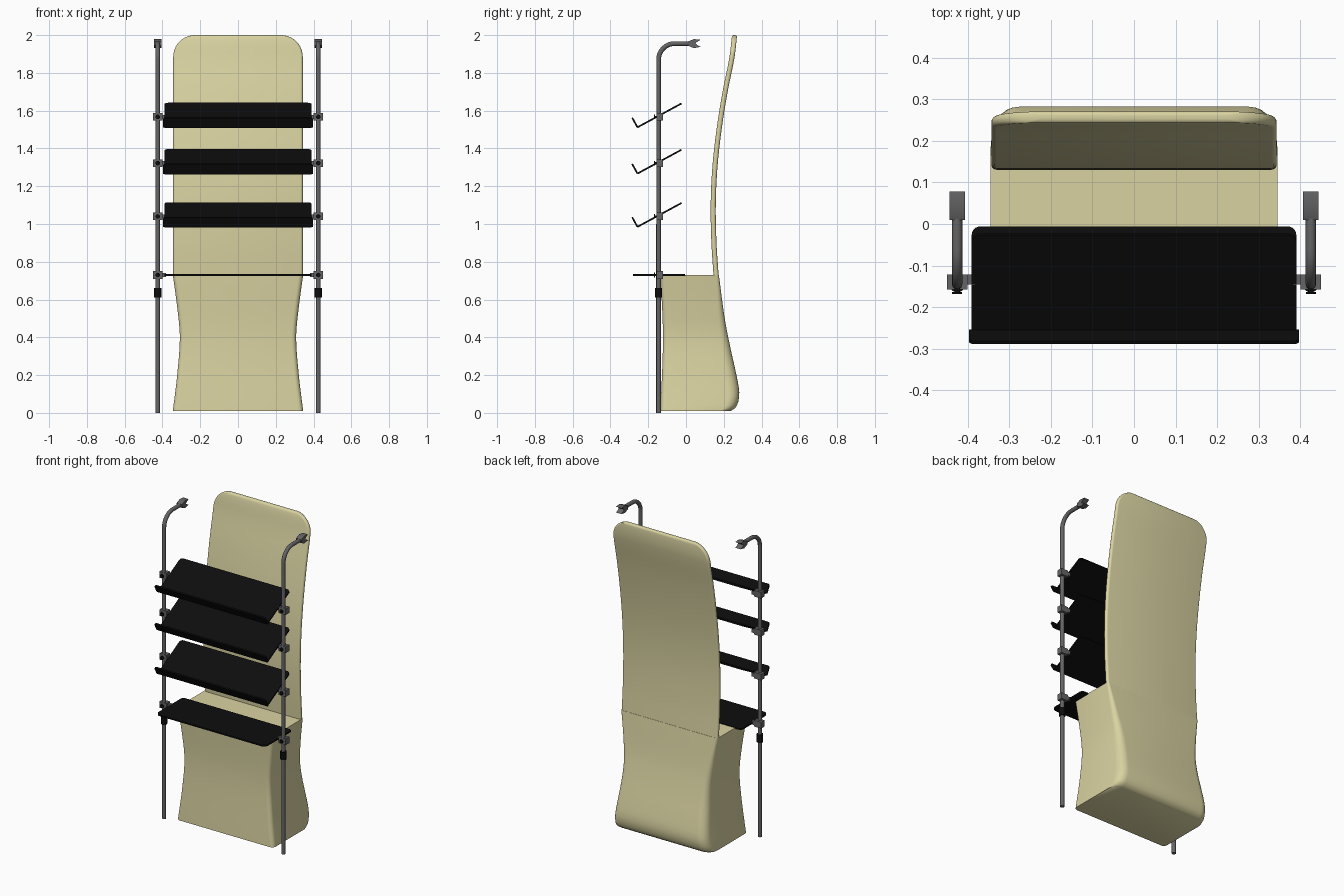
import bpy, bmesh, math
from mathutils import Matrix, Vector

cube = bpy.data.objects.get("Cube")
if cube:
    bpy.data.objects.remove(cube, do_unlink=True)


def material(name, rgb):
    m = bpy.data.materials.new(name)
    m.use_nodes = True
    m.diffuse_color = (*rgb, 1)
    m.node_tree.nodes["Principled BSDF"].inputs["Base Color"].default_value = (*rgb, 1)
    return m


CREAM = material("cream", (0.70, 0.65, 0.36))
STEEL = material("grey steel", (0.13, 0.13, 0.135))
BLACK = material("black", (0.004, 0.004, 0.004))


def finish(bm, name, mat, angle=35):
    bmesh.ops.recalc_face_normals(bm, faces=bm.faces)
    me = bpy.data.meshes.new(name)
    bm.to_mesh(me)
    bm.free()
    me.materials.append(mat)
    ob = bpy.data.objects.new(name, me)
    bpy.context.collection.objects.link(ob)
    smooth(ob, angle)
    return ob


def smooth(ob, angle=35):
    bpy.ops.object.select_all(action='DESELECT')
    ob.select_set(True)
    bpy.context.view_layer.objects.active = ob
    bpy.ops.object.shade_smooth_by_angle(angle=math.radians(angle))


def spline(points, t):
    """Smooth curve through (t, value) points."""
    n = len(points)

    def slope(i):
        a, b = points[max(i - 1, 0)], points[min(i + 1, n - 1)]
        return (b[1] - a[1]) / (b[0] - a[0])
    i = 0
    while i < n - 2 and t > points[i + 1][0]:
        i += 1
    (t0, v0), (t1, v1) = points[i], points[i + 1]
    h = t1 - t0
    s = min(max((t - t0) / h, 0), 1)
    return ((2*s**3 - 3*s*s + 1) * v0 + (s**3 - 2*s*s + s) * h * slope(i)
            + (3*s*s - 2*s**3) * v1 + (s**3 - s*s) * h * slope(i + 1))


def rounded(x, y0, y1, r0, r1, seg=6):
    """Rounded rectangle, radius r0 on the y0 side and r1 on the y1 side."""
    pts = []
    for cx, cy, r, start in ((x - r0, y0 + r0, r0, -90), (x - r1, y1 - r1, r1, 0),
                             (r1 - x, y1 - r1, r1, 90), (r0 - x, y0 + r0, r0, 180)):
        for k in range(seg + 1):
            a = math.radians(start + 90 * k / seg)
            pts.append((cx + r * math.cos(a), cy + r * math.sin(a)))
    return pts


def loft(name, rings, mat):
    bm = bmesh.new()
    loops = [[bm.verts.new((x, y, z)) for x, y in pts] for z, pts in rings]
    for a, b in zip(loops, loops[1:]):
        for i in range(len(a)):
            j = (i + 1) % len(a)
            bm.faces.new((a[i], a[j], b[j], b[i]))
    bm.faces.new(loops[0])
    bm.faces.new(loops[-1])
    return finish(bm, name, mat, 50)


def prism(name, pts, depth, matrix, mat):
    """Flat outline extruded along its own z, then placed."""
    bm = bmesh.new()
    face = bm.faces.new([bm.verts.new((x, y, -depth / 2)) for x, y in pts])
    ext = bmesh.ops.extrude_face_region(bm, geom=[face])
    bmesh.ops.translate(bm, vec=(0, 0, depth),
                        verts=[v for v in ext["geom"] if isinstance(v, bmesh.types.BMVert)])
    bm.transform(matrix)
    return finish(bm, name, mat)


def box(name, centre, size, mat):
    bm = bmesh.new()
    bmesh.ops.create_cube(bm, size=1, matrix=Matrix.Translation(centre) @ Matrix.Diagonal((*size, 1)))
    return finish(bm, name, mat)


def cylinder(name, centre, radius, depth, axis, mat):
    bm = bmesh.new()
    turn = Matrix.Rotation(math.pi / 2, 4, 'X') if axis == 'Y' else Matrix.Identity(4)
    bmesh.ops.create_cone(bm, cap_ends=True, segments=20, radius1=radius, radius2=radius,
                          depth=depth, matrix=Matrix.Translation(centre) @ turn)
    return finish(bm, name, mat)


# Base: waisted block with a bulging heel
SEAM = 0.73
width = [(0.01, 0.345), (0.2, 0.322), (0.4, 0.308), (0.56, 0.322), (SEAM, 0.345)]
front = [(0.01, -0.135), (0.4, -0.122), (SEAM, -0.135)]
back = [(0.01, 0.235), (0.025, 0.26), (0.06, 0.277), (0.11, 0.282), (0.2, 0.267),
        (0.35, 0.234), (0.5, 0.205), (SEAM, 0.174)]
levels = [0.01, 0.016, 0.025, 0.04, 0.06, 0.085] + [0.11 + (SEAM - 0.11) * k / 20 for k in range(21)]
loft("base", [(z, rounded(spline(width, z), spline(front, z), spline(back, z), 0.025,
                          spline([(0.01, 0.06), (0.3, 0.05), (SEAM, 0.014)], z)))
              for z in levels], CREAM)

# Back panel: thin curved board with rounded top corners
bend = [(SEAM, 0.159), (0.9, 0.148), (1.1, 0.144), (1.3, 0.153), (1.5, 0.175),
        (1.7, 0.207), (1.88, 0.243), (2.0, 0.257)]
R = 0.115
levels = [SEAM + (2 - R - SEAM) * k / 24 for k in range(25)]
levels += [2 - R + R * math.sin(math.radians(a)) for a in range(9, 91, 9)]
rings = []
for z in levels:
    up = max(0, (z - 2 + R) / R)
    w = 0.343 - R + R * math.sqrt(max(0, 1 - up * up))
    t = 0.0135 * min(1, 0.35 + math.sqrt(max(0, (2 - z) / 0.012)))
    y = spline(bend, z)
    rings.append((z, rounded(w, y - t, y + t, t * 0.95, t * 0.95, 4)))
loft("back_panel", rings, CREAM)

# Shelves: three tilted trays with a front lip, and one flat shelf
POLE_X, POLE_Y = 0.425, -0.145
TRAYS = (1.04, 1.322, 1.567)


def slab(name, start, end, half, r0, r1):
    a, b = Vector((0, *start)), Vector((0, *end))
    d = b - a
    m = Matrix.Translation(a) @ Matrix.Rotation(math.atan2(d.z, d.y), 4, 'X')
    prism(name, rounded(half, 0, d.length, r0, r1), 0.009, m, BLACK)


for i, z in enumerate(TRAYS):
    slab(f"tray_{i + 1}", (-0.257, z - 0.055), (-0.024, z + 0.071), 0.39, 0.004, 0.02)
    slab(f"tray_lip_{i + 1}", (-0.257, z - 0.055), (-0.285, z - 0.004), 0.397, 0.004, 0.015)
slab("flat_shelf", (-0.28, SEAM), (-0.006, SEAM), 0.39, 0.03, 0.02)

# Side poles with bent tops, claws, collars and shelf clamps
claw = [(0.01, 1.966), (0.042, 1.979), (0.078, 1.975), (0.06, 1.965), (0.05, 1.956),
        (0.06, 1.946), (0.078, 1.938), (0.042, 1.931), (0.01, 1.944)]
to_side = Matrix(((0, 0, 1, 0), (1, 0, 0, 0), (0, 1, 0, 0), (0, 0, 0, 1)))
for side, s in (("left", 1), ("right", -1)):
    x = s * POLE_X
    B, top = 0.085, 1.955
    path = [(x, POLE_Y, 0), (x, POLE_Y, 1)]
    for k in range(11):
        a = math.radians(9 * k)
        path.append((x, POLE_Y + B - B * math.cos(a), top - B + B * math.sin(a)))
    path.append((x, 0.03, top))
    cu = bpy.data.curves.new(f"{side}_pole", 'CURVE')
    cu.dimensions = '3D'
    cu.bevel_depth, cu.bevel_resolution, cu.use_fill_caps = 0.0125, 4, True
    sp = cu.splines.new('POLY')
    sp.points.add(len(path) - 1)
    for p, co in zip(sp.points, path):
        p.co = (*co, 1)
    cu.materials.append(STEEL)
    pole = bpy.data.objects.new(f"{side}_pole", cu)
    bpy.context.collection.objects.link(pole)
    bpy.ops.object.select_all(action='DESELECT')
    pole.select_set(True)
    bpy.context.view_layer.objects.active = pole
    bpy.ops.object.convert(target='MESH')
    smooth(bpy.context.object)

    prism(f"{side}_claw", claw, 0.038, Matrix.Translation((x, 0, 0)) @ to_side, STEEL)
    cylinder(f"{side}_collar", (x, POLE_Y, 0.635), 0.019, 0.05, 'Z', BLACK)
    for i, z in enumerate((SEAM,) + TRAYS):
        box(f"{side}_clamp_{i}", (x, POLE_Y + 0.006, z), (0.05, 0.036, 0.04), STEEL)
        box(f"{side}_clamp_arm_{i}", (s * 0.395, POLE_Y + 0.012, z), (0.026, 0.024, 0.022), STEEL)
        cylinder(f"{side}_clamp_screw_{i}", (x, -0.16, z), 0.006, 0.012, 'Y', BLACK)
        cylinder(f"{side}_clamp_knob_{i}", (x, -0.166, z), 0.012, 0.005, 'Y', BLACK)
